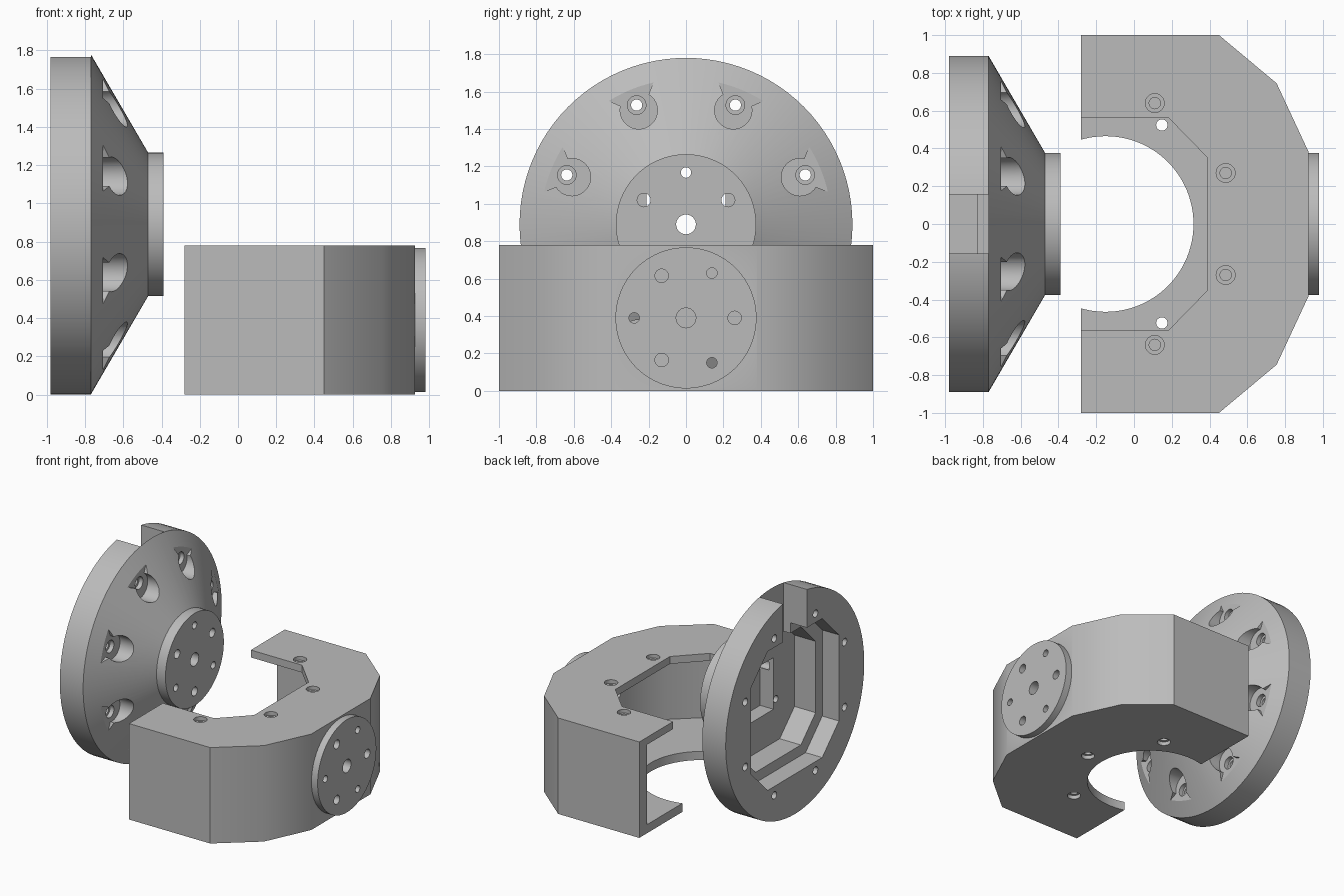
import bpy, bmesh, math
from mathutils import Vector

if "Cube" in bpy.data.objects:
    bpy.data.objects.remove(bpy.data.objects["Cube"])

grey = bpy.data.materials.new("grey")
grey.diffuse_color = (0.5, 0.5, 0.5, 1)
grey.use_nodes = True
grey.node_tree.nodes["Principled BSDF"].inputs["Base Color"].default_value = grey.diffuse_color
CZ = 0.89      # flange axis height
HZ = 0.39      # housing hub height


def finish(bm, name):
    bmesh.ops.recalc_face_normals(bm, faces=bm.faces)
    me = bpy.data.meshes.new(name)
    bm.to_mesh(me)
    bm.free()
    ob = bpy.data.objects.new(name, me)
    bpy.context.collection.objects.link(ob)
    me.materials.append(grey)
    return ob


def prism(name, pts, axis, lo, hi):
    """Extrude a 2D outline along x (points are y, z) or z (points are x, y)."""
    bm = bmesh.new()
    place = (lambda p, t: (t, p[0], p[1])) if axis == 'x' else (lambda p, t: (p[0], p[1], t))
    face = bm.faces.new([bm.verts.new(place(p, lo)) for p in pts])
    ext = bmesh.ops.extrude_face_region(bm, geom=[face])
    shift = (hi - lo, 0, 0) if axis == 'x' else (0, 0, hi - lo)
    bmesh.ops.translate(bm, vec=shift, verts=[v for v in ext['geom'] if isinstance(v, bmesh.types.BMVert)])
    return finish(bm, name)


def lathe(name, profile, cz, n=96):
    """Revolve (x, radius) pairs around a line parallel to x."""
    bm = bmesh.new()
    rings = [[bm.verts.new((x, r * math.cos(2 * math.pi * i / n), cz + r * math.sin(2 * math.pi * i / n)))
              for i in range(n)] for x, r in profile]
    for a, b in zip(rings, rings[1:]):
        for i in range(n):
            bm.faces.new((a[i], a[(i + 1) % n], b[(i + 1) % n], b[i]))
    bm.faces.new(rings[0])
    bm.faces.new(rings[-1])
    return finish(bm, name)


def circle(a, b, r, n=24):
    return [(a + r * math.cos(2 * math.pi * i / n), b + r * math.sin(2 * math.pi * i / n)) for i in range(n)]


def octagon(cx, cy, h, c):
    k = h - c
    return [(cx + x, cy + y) for x, y in
            ((h, -k), (h, k), (k, h), (-k, h), (-h, k), (-h, -k), (-k, -h), (k, -h))]


def box(a0, a1, b0, b1):
    return [(a0, b0), (a1, b0), (a1, b1), (a0, b1)]


def combine(ob, pts, axis, lo, hi, op='DIFFERENCE'):
    tool = prism("cutter", pts, axis, lo, hi)
    mod = ob.modifiers.new("cut", 'BOOLEAN')
    mod.operation, mod.solver, mod.object = op, 'EXACT', tool
    dg = bpy.context.evaluated_depsgraph_get()
    me = bpy.data.meshes.new_from_object(ob.evaluated_get(dg))
    ob.modifiers.clear()
    ob.data = me
    bpy.data.objects.remove(tool)


def hub_holes(ob, cz, start, lo, hi, thru):
    """Centre bore, three wide and three narrow holes."""
    combine(ob, circle(0, cz, 0.053), 'x', lo, hi)
    for k in range(3):
        a = math.radians(start + 120 * k)
        combine(ob, circle(0.26 * math.cos(a), cz + 0.26 * math.sin(a), 0.036), 'x', lo, hi)
        a += math.pi / 3
        combine(ob, circle(0.277 * math.cos(a), cz + 0.277 * math.sin(a), 0.028), 'x', thru, hi)


# ---- flange: rim, cone and hub in one turned profile
flange = lathe("flange", [(-0.98, 0.89), (-0.77, 0.89), (-0.47, 0.375), (-0.39, 0.375)], CZ)
combine(flange, octagon(0, CZ, 0.565, 0.215), 'x', -1.1, -0.83)      # rear pocket
combine(flange, octagon(0, CZ, 0.48, 0.19), 'x', -1.1, -0.64)        # stepped pocket
combine(flange, box(-0.21, 0.21, CZ - 0.21, CZ + 0.21), 'x', -1.1, -0.52)
combine(flange, box(-0.155, 0.155, CZ + 0.45, CZ + 1), 'x', -1.1, -0.77)  # rim notch

# teardrop screw pockets around the cone
tear = [(1.0, -0.36)] + [(0.66 + 0.1 * math.cos(math.radians(t)), 0.1 * math.sin(math.radians(t)))
                         for t in range(306, 53, -12)] + [(1.0, 0.36)]
for k in range(8):
    a = math.radians(22.5 + 45 * k)
    c, s = math.cos(a), math.sin(a)
    combine(flange, [(u * c - v * s, CZ + u * s + v * c) for u, v in tear], 'x', -0.705, -0.3)
    y, z = 0.69 * c, CZ + 0.69 * s
    combine(flange, circle(y, z, 0.05), 'x', -0.74, -0.6)
    combine(flange, circle(y, z, 0.03), 'x', -1.1, -0.6)
hub_holes(flange, CZ, 30, -0.6, -0.3, -0.7)

# ---- housing: hollow C-shaped shell
half = [(-0.28, 1.0), (0.45, 1.0), (0.755, 0.745), (0.925, 0.38)]
inner = [(-0.4, 0.9), (0.41, 0.9), (0.66, 0.68), (0.8, 0.36)]
mirror = lambda pts: pts + [(x, -y) for x, y in reversed(pts)]
housing = prism("housing", mirror(half), 'z', 0, 0.78)
combine(housing, mirror(inner), 'z', 0.07, 0.72)
combine(housing, mirror([(-0.5, 0.565), (0.18, 0.565), (0.39, 0.35)]), 'z', 0.3, 0.9)  # top opening
combine(housing, circle(-0.15, 0, 0.465, 96), 'z', -0.1, 0.3)                          # bottom opening
combine(housing, box(-0.5, -0.28, -0.44, 0.44), 'z', -0.1, 0.3)

# screw holes in the top plate
for x, y in ((0.11, 0.64), (0.485, 0.27)):
    for side in (1, -1):
        combine(housing, circle(x, y * side, 0.05), 'z', 0.75, 0.9)
        combine(housing, circle(x, y * side, 0.03), 'z', 0.6, 0.9)
# screw holes in the bottom plate
for deg in (-60, 0, 60):
    a = math.radians(deg)
    x, y = -0.155 + 0.605 * math.cos(a), 0.605 * math.sin(a)
    combine(housing, circle(x, y, 0.05), 'z', -0.1, 0.03)
    combine(housing, circle(x, y, 0.03), 'z', -0.1, 0.2)

# round hub on the housing
combine(housing, circle(0, HZ, 0.377, 96), 'x', 0.86, 0.98, 'UNION')
hub_holes(housing, HZ, 0, 0.85, 1.1, 0.7)

for ob in (flange, housing):
    bpy.ops.object.select_all(action='DESELECT')
    ob.select_set(True)
    bpy.context.view_layer.objects.active = ob
    bpy.ops.object.shade_smooth_by_angle(angle=math.radians(28))
